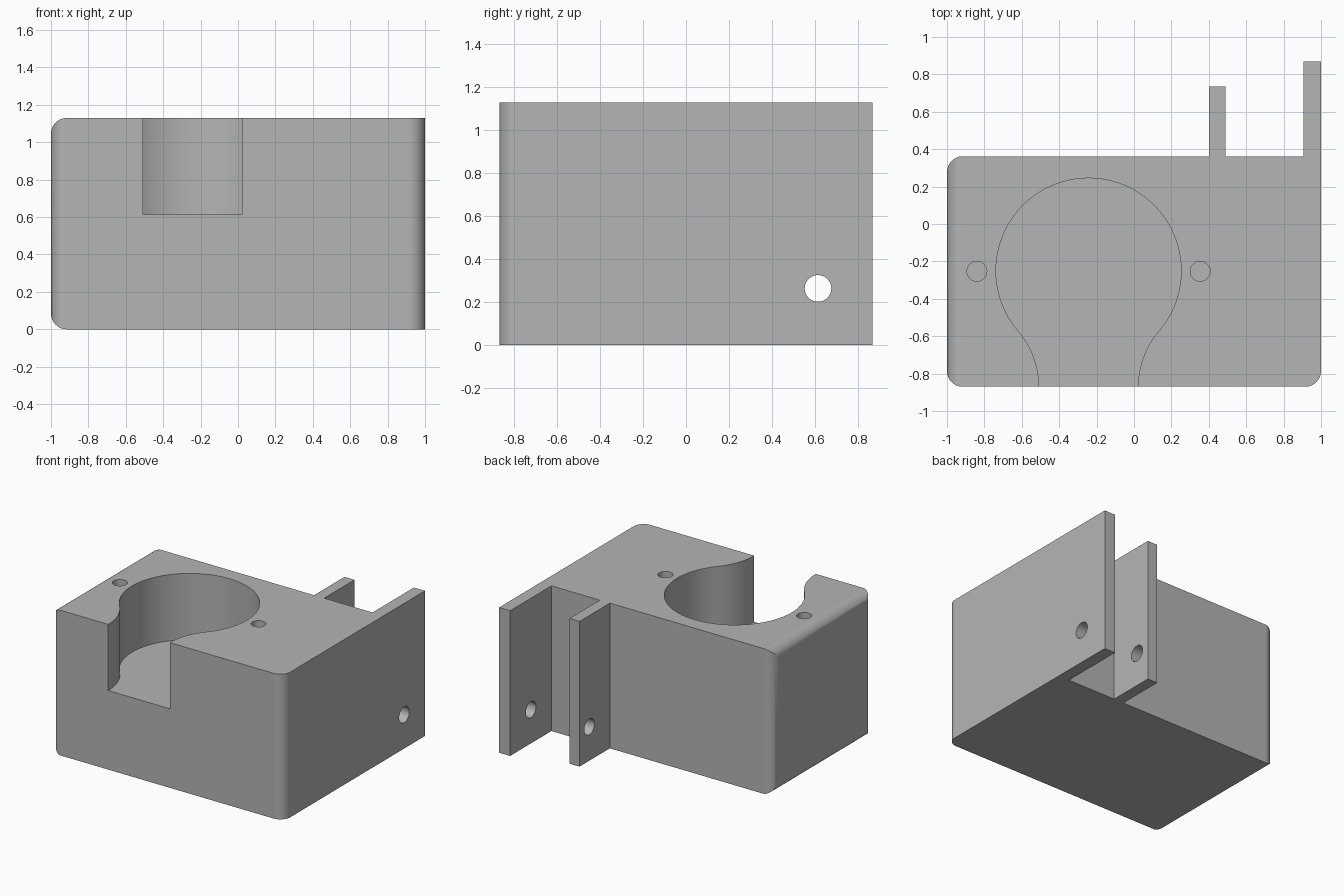
import bpy, bmesh
from math import pi, sin, cos, atan2, hypot
from mathutils import Matrix

cube = bpy.data.objects.get("Cube")
if cube:
    bpy.data.objects.remove(cube, do_unlink=True)

HEIGHT = 1.13
FRONT, BACK = -0.87, 0.362
CORNER = 0.085

grey = bpy.data.materials.new("plain grey")
grey.use_nodes = True
colour = (0.46, 0.46, 0.46, 1)
grey.diffuse_color = colour
grey.node_tree.nodes["Principled BSDF"].inputs["Base Color"].default_value = colour


def make_object(name, bm):
    bmesh.ops.recalc_face_normals(bm, faces=bm.faces)
    mesh = bpy.data.meshes.new(name)
    bm.to_mesh(mesh)
    bm.free()
    mesh.materials.append(grey)
    obj = bpy.data.objects.new(name, mesh)
    bpy.context.collection.objects.link(obj)
    return obj


def prism(outline, bottom, top):
    bm = bmesh.new()
    face = bm.faces.new([bm.verts.new((x, y, bottom)) for x, y in outline])
    extruded = bmesh.ops.extrude_face_region(bm, geom=[face])["geom"]
    verts = [v for v in extruded if isinstance(v, bmesh.types.BMVert)]
    bmesh.ops.translate(bm, verts=verts, vec=(0, 0, top - bottom))
    return bm


def cylinder(name, radius, length, matrix):
    bm = bmesh.new()
    bmesh.ops.create_cone(bm, cap_ends=True, segments=48, radius1=radius,
                          radius2=radius, depth=length, matrix=matrix)
    return make_object(name, bm)


def arc(cx, cy, radius, start, end, steps):
    angles = [start + (end - start) * i / steps for i in range(steps + 1)]
    return [(cx + radius * cos(a), cy + radius * sin(a)) for a in angles]


# Block and its two hinge lugs, drawn as one plan
plan = [(-1, FRONT), (1, FRONT), (1, 0.87), (0.905, 0.87), (0.905, BACK),
        (0.488, BACK), (0.488, 0.735), (0.402, 0.735), (0.402, BACK), (-1, BACK)]
bm = prism(plan, 0, HEIGHT)


def is_rounded(edge):
    a, b = (v.co for v in edge.verts)
    left_face = max(a.x, b.x) < -0.99
    front_corner = min(a.x, b.x) > 0.99 and max(a.y, b.y) < FRONT + 0.01
    return left_face or front_corner


# Round the four edges of one end and the opposite front corner
bmesh.ops.bevel(bm, geom=[e for e in bm.edges if is_rounded(e)], offset=CORNER,
                offset_type='OFFSET', segments=12, profile=0.5, affect='EDGES')
body = make_object("bracket_body", bm)

# Keyhole pocket: round well flaring into a neck through the front
CX, CY, WELL, NECK = -0.243, -0.25, 0.495, 0.265
drop = CY - FRONT
flare = (drop ** 2 + NECK ** 2 - WELL ** 2) / (2 * (WELL - NECK))
lean = atan2(drop, NECK + flare)
half = arc(0, CY, WELL, pi / 2, pi + lean, 48)
half += arc(-NECK - flare, FRONT, flare, lean, 0, 16)[1:]
half.append((-NECK, FRONT - 0.1))
outline = half + [(-x, y) for x, y in reversed(half[1:])]
pocket = make_object("pocket_cutter",
                     prism([(CX + x, y) for x, y in outline], 0.615, HEIGHT + 0.1))
cutters = [pocket]

# Screw holes either side of the well
for side in (-1, 1):
    place = Matrix.Translation((CX + side * 0.597, CY - 0.003, HEIGHT))
    cutters.append(cylinder("screw_hole_cutter", 0.053, 1, place))

# Hinge pin hole through both lugs
place = Matrix.Translation((0.7, 0.615, 0.263)) @ Matrix.Rotation(pi / 2, 4, 'Y')
cutters.append(cylinder("pin_hole_cutter", 0.062, 0.8, place))

bpy.ops.object.select_all(action='DESELECT')
bpy.context.view_layer.objects.active = body
body.select_set(True)
for cutter in cutters:
    cutter.hide_render = True
    mod = body.modifiers.new("cut", 'BOOLEAN')
    mod.operation = 'DIFFERENCE'
    mod.solver = 'EXACT'
    mod.object = cutter
    bpy.ops.object.modifier_apply(modifier=mod.name)
for cutter in cutters:
    bpy.data.objects.remove(cutter, do_unlink=True)

# Smooth the curves, keep the flats flat
bpy.ops.object.shade_smooth_by_angle(angle=pi / 6)
weighted = body.modifiers.new("even_normals", 'WEIGHTED_NORMAL')
weighted.keep_sharp = True
